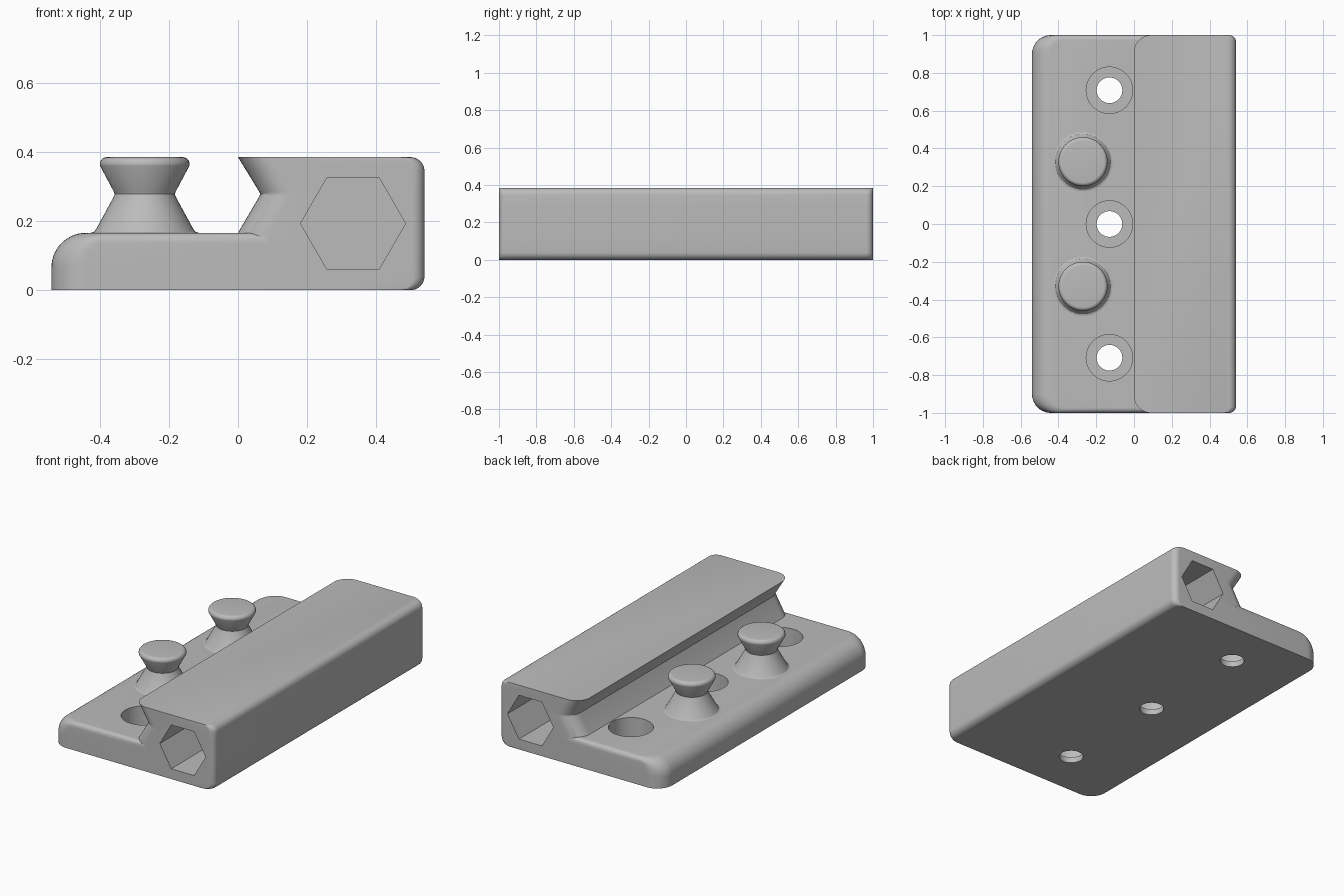
import bpy, bmesh
from math import cos, sin, pi, radians, sqrt
from mathutils import Matrix, Vector

if "Cube" in bpy.data.objects:
    bpy.data.objects.remove(bpy.data.objects["Cube"], do_unlink=True)

grey = bpy.data.materials.new("plain grey")
grey.use_nodes = True
GREY = (0.5, 0.5, 0.5, 1)
grey.diffuse_color = GREY
grey.node_tree.nodes["Principled BSDF"].inputs["Base Color"].default_value = GREY

PLATE_TOP, TOP, NECK, EDGE = 0.166, 0.385, 0.278, 0.54


def finish(name, bm):
    bmesh.ops.recalc_face_normals(bm, faces=bm.faces)
    mesh = bpy.data.meshes.new(name)
    bm.to_mesh(mesh)
    bm.free()
    mesh.materials.append(grey)
    ob = bpy.data.objects.new(name, mesh)
    bpy.context.collection.objects.link(ob)
    return ob


def outline(x0, x1, half, r_left, r_right, steps=10):
    """Rounded rectangle with separate left and right corner radii."""
    points = []
    for sx, sy, start in ((1, 1, 0), (-1, 1, 1), (-1, -1, 2), (1, -1, 3)):
        r = r_right if sx > 0 else r_left
        cx = x1 - r if sx > 0 else x0 + r
        cy = sy * (half - r)
        for i in range(steps + 1):
            a = (start + i / steps) * pi / 2
            points.append((cx + r * cos(a), cy + r * sin(a)))
    return points


def stack(name, levels):
    """Skin a pile of rounded rectangles: (z, x0, x1, half, r_left, r_right)."""
    bm = bmesh.new()
    rings = [[bm.verts.new((x, y, z)) for x, y in outline(*spec)]
             for z, *spec in levels]
    n = len(rings[0])
    for low, high in zip(rings, rings[1:]):
        for i in range(n):
            j = (i + 1) % n
            bm.faces.new((low[i], low[j], high[j], high[i]))
    bm.faces.new(rings[0][::-1])
    bm.faces.new(rings[-1])
    return finish(name, bm)


def prism(name, radius, depth, sides, matrix):
    bm = bmesh.new()
    bmesh.ops.create_cone(bm, cap_ends=True, segments=sides, radius1=radius,
                          radius2=radius, depth=depth, matrix=matrix)
    return finish(name, bm)


def inset(z, top, r):
    """Inward distance of a fillet of radius r ending at height top."""
    d = max(0, z - (top - r))
    return r - sqrt(max(0, r * r - d * d))


def combine(target, other, operation):
    mod = target.modifiers.new("join", "BOOLEAN")
    mod.object, mod.operation, mod.solver = other, operation, "EXACT"
    bpy.context.view_layer.objects.active = target
    bpy.ops.object.modifier_apply(modifier=mod.name)
    bpy.data.objects.remove(other, do_unlink=True)


def smooth(ob):
    bpy.ops.object.select_all(action="DESELECT")
    ob.select_set(True)
    bpy.context.view_layer.objects.active = ob
    bpy.ops.object.shade_smooth_by_angle(angle=radians(28))


# Base plate: large fillet on the outer edge, small one on the ends
big, small = 0.1, 0.025
heights = [0] + [PLATE_TOP - big + big * sin(i * pi / 28) for i in range(15)]
levels = []
for z in heights:
    a, b = inset(z, PLATE_TOP, big), inset(z, PLATE_TOP, small)
    levels.append((z, a - EDGE, 0.3, 1 - b, big - b, 0.001))
body = stack("base_body", levels)

# Rail: rounded outer edges and a V groove that wraps its inner corners
r = 0.04
arc = [r * (1 - cos(i * pi / 12)) for i in range(7)]
low = [(z, 0.09, EDGE - inset(r - z, r, r), 1, 0.001, 0.035) for z in arc]
mid = [(PLATE_TOP - 0.02, 0.09, EDGE, 1, 0.001, 0.035)]
groove = [(PLATE_TOP - 0.02, 0), (PLATE_TOP, 0), (NECK - 0.006, 0.062),
          (NECK, 0.064), (NECK + 0.006, 0.062)]
mid += [(z, x, EDGE, 1, 0.09, 0.035) for z, x in groove]
high = []
for d in reversed(arc):
    z = TOP - d
    x0 = 0.062 * (TOP - z) / (TOP - NECK - 0.006)
    high.append((z, x0, EDGE - inset(z, TOP, r), 1, 0.09, 0.035))
rail = stack("rail", low + mid + high)
combine(body, rail, "UNION")

# Counterbored screw holes
for y in (-0.708, 0, 0.708):
    for radius, bottom in ((0.068, -0.1), (0.123, 0.035)):
        place = Matrix.Translation((-0.13, y, bottom + 0.2))
        combine(body, prism("bore", radius, 0.4, 48, place), "DIFFERENCE")

# Hexagonal sockets in both ends of the rail
for side in (-1, 1):
    place = Matrix.Translation((0.333, side, 0.193)) @ Matrix.Rotation(pi / 2, 4, "X")
    # turn the prism so that two corners point sideways
    place = place @ Matrix.Rotation(pi / 2, 4, "Z")
    combine(body, prism("socket", 0.152, 0.9, 6, place), "DIFFERENCE")
smooth(body)


# Waisted pegs
def peg(name, y):
    head = [(0.11 + 0.02 * cos(a), TOP - 0.02 + 0.02 * sin(a))
            for a in (i * pi / 12 for i in range(-1, 7))]
    profile = [(0, 0.15), (0.156, 0.15), (0.156, PLATE_TOP), (0.147, 0.169),
               (0.14, 0.178), (0.09, 0.27), (0.087, NECK), (0.09, 0.286)]
    profile += head + [(0, TOP)]
    bm = bmesh.new()
    verts = [bm.verts.new((p, 0, z)) for p, z in profile]
    edges = [bm.edges.new(pair) for pair in zip(verts, verts[1:])]
    bmesh.ops.spin(bm, geom=verts + edges, cent=(0, 0, 0), axis=(0, 0, 1),
                   angle=2 * pi, steps=48)
    bmesh.ops.remove_doubles(bm, verts=bm.verts, dist=0.0005)
    bmesh.ops.translate(bm, verts=bm.verts, vec=Vector((-0.27, y, 0)))
    smooth(finish(name, bm))


peg("front_peg", -0.33)
peg("back_peg", 0.33)
